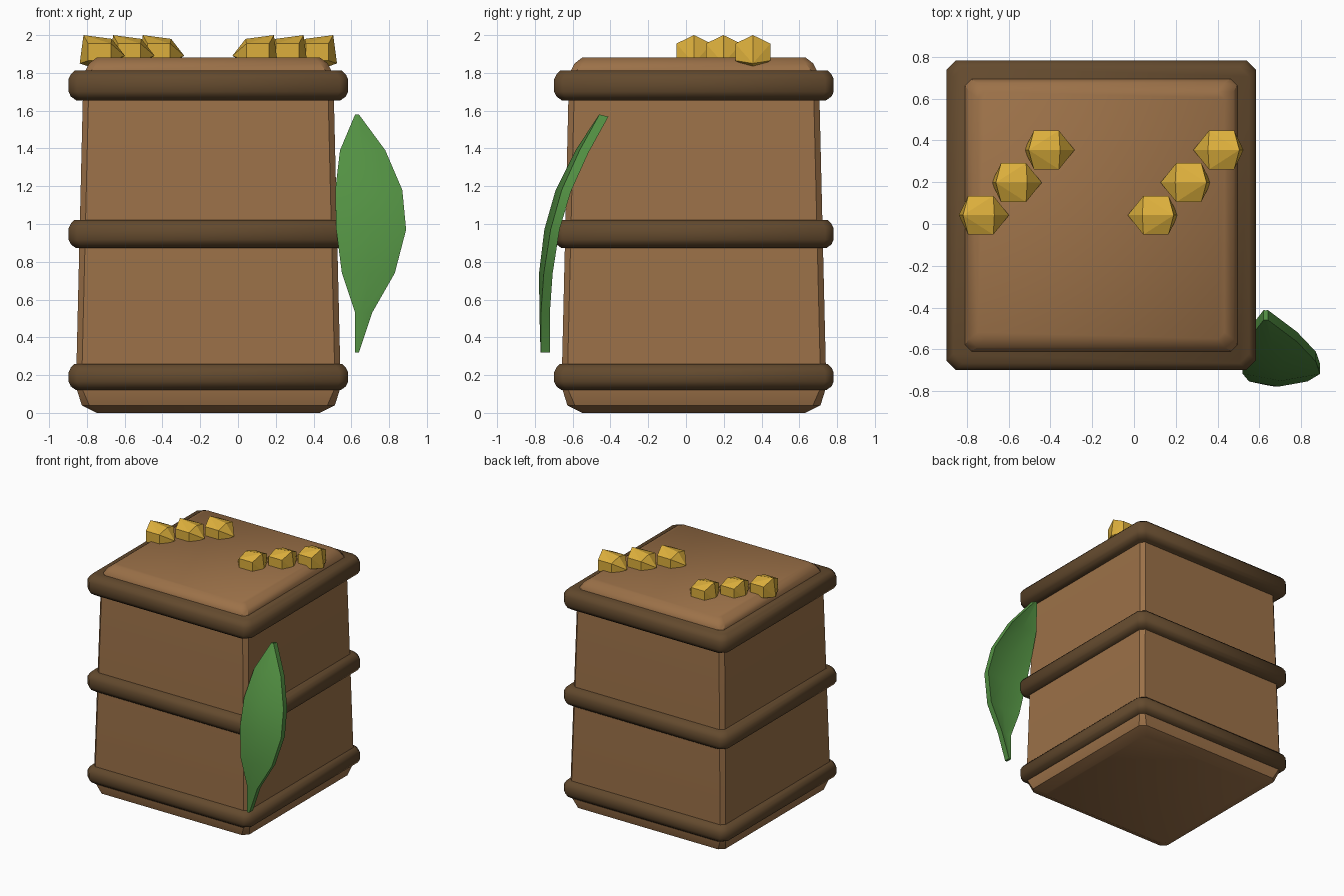
import bpy, bmesh, math
from mathutils import Vector

if "Cube" in bpy.data.objects:
    bpy.data.objects.remove(bpy.data.objects["Cube"])

CX, CY = -0.157, 0.042   # centre of the crate


def material(name, rgb):
    m = bpy.data.materials.new(name)
    m.diffuse_color = (*rgb, 1)
    m.use_nodes = True
    m.node_tree.nodes["Principled BSDF"].inputs["Base Color"].default_value = m.diffuse_color
    return m


WOOD = material("light wood", (0.33, 0.165, 0.065))
DARK = material("dark wood", (0.125, 0.068, 0.027))
GOLD = material("gold", (0.72, 0.43, 0.045))
LEAF = material("leaf green", (0.085, 0.28, 0.055))


def finish(bm, name, mat, smooth=None):
    bmesh.ops.recalc_face_normals(bm, faces=bm.faces[:])
    me = bpy.data.meshes.new(name)
    bm.to_mesh(me)
    bm.free()
    ob = bpy.data.objects.new(name, me)
    bpy.context.collection.objects.link(ob)
    me.materials.append(mat)
    if smooth:
        bpy.ops.object.select_all(action='DESELECT')
        ob.select_set(True)
        bpy.context.view_layer.objects.active = ob
        bpy.ops.object.shade_smooth_by_angle(angle=math.radians(smooth))
    return ob


def loft(name, rings, mat, smooth=None):
    """Skin closed rings of equal length and cap both ends."""
    bm = bmesh.new()
    vs = [[bm.verts.new(p) for p in r] for r in rings]
    n = len(vs[0])
    for a, b in zip(vs, vs[1:]):
        for i in range(n):
            j = (i + 1) % n
            bm.faces.new((a[i], a[j], b[j], b[i]))
    bm.faces.new(vs[0])
    bm.faces.new(vs[-1])
    return finish(bm, name, mat, smooth)


def square(h, c, z):
    """Square ring of half width h with corners cut by c."""
    k = h - c
    pts = [(h, -k), (h, k), (k, h), (-k, h), (-h, k), (-h, -k), (-k, -h), (k, -h)]
    return [(CX + x, CY + y, z) for x, y in pts]


# crate body, slightly tapered with softened top and bottom
body = [(0.0, 0.59, 0.03), (0.04, 0.67, 0.04), (0.12, 0.695, 0.03), (0.26, 0.698, 0.03),
        (1.65, 0.665, 0.03), (1.81, 0.652, 0.03), (1.85, 0.632, 0.04), (1.882, 0.59, 0.03)]
loft("crate_body", [square(h, c, z) for z, h, c in body], WOOD, 35)

# three dark bands
for name, z0, z1 in (("lower_band", 0.12, 0.26), ("middle_band", 0.872, 1.022),
                     ("upper_band", 1.655, 1.812)):
    prof = [(z0, 0.70), (z0 + 0.02, 0.728), (z0 + 0.045, 0.74),
            (z1 - 0.045, 0.74), (z1 - 0.02, 0.728), (z1, 0.708)]
    loft(name, [square(h, 0.045, z) for z, h in prof], DARK, 40)

# gold nuggets: two diagonal rows of three, pointed towards the middle
NUGGET = [(0.10, 0, 0.09), (0.12, 0, -0.06), (0.02, 0, -0.095), (-0.05, 0, 0.07), (-0.12, 0, -0.02)]
NUGGET += [(x, s * 0.093, z) for x in (0.075, -0.045) for s in (1, -1) for z in (0.045, -0.045)]
for side, x0, s in (("left", -0.718, -1), ("right", 0.09, 1)):
    for i in range(3):
        bm = bmesh.new()
        c = Vector((x0 + 0.157 * i, 0.042 + 0.156 * i, 1.91))
        for x, y, z in NUGGET:
            bm.verts.new(c + Vector((s * x, y, z)))
        bmesh.ops.convex_hull(bm, input=bm.verts[:])
        finish(bm, f"{side}_nugget_{i + 1}", GOLD)

# curved leaf at the front right corner: (z, front y, left x, right x)
rows = [(0.32, -0.77, 0.62, 0.64), (0.53, -0.776, 0.62, 0.71), (0.74, -0.778, 0.55, 0.83),
        (0.97, -0.75, 0.52, 0.89), (1.18, -0.69, 0.515, 0.87), (1.39, -0.585, 0.54, 0.78),
        (1.58, -0.46, 0.62, 0.64)]
rings = []
for z, y, xl, xr in rows:
    xm, fold, t = (xl + xr) / 2, 0.09 * (xr - xl), 0.047
    ze = z - 0.012 if z > 1 else z
    rings.append([(xl, y + fold, z), (xm, y, z), (xr, y + fold, z),
                  (xr, y + fold + t, ze), (xm, y + t, ze), (xl, y + fold + t, ze)])
loft("leaf", rings, LEAF, 30)
